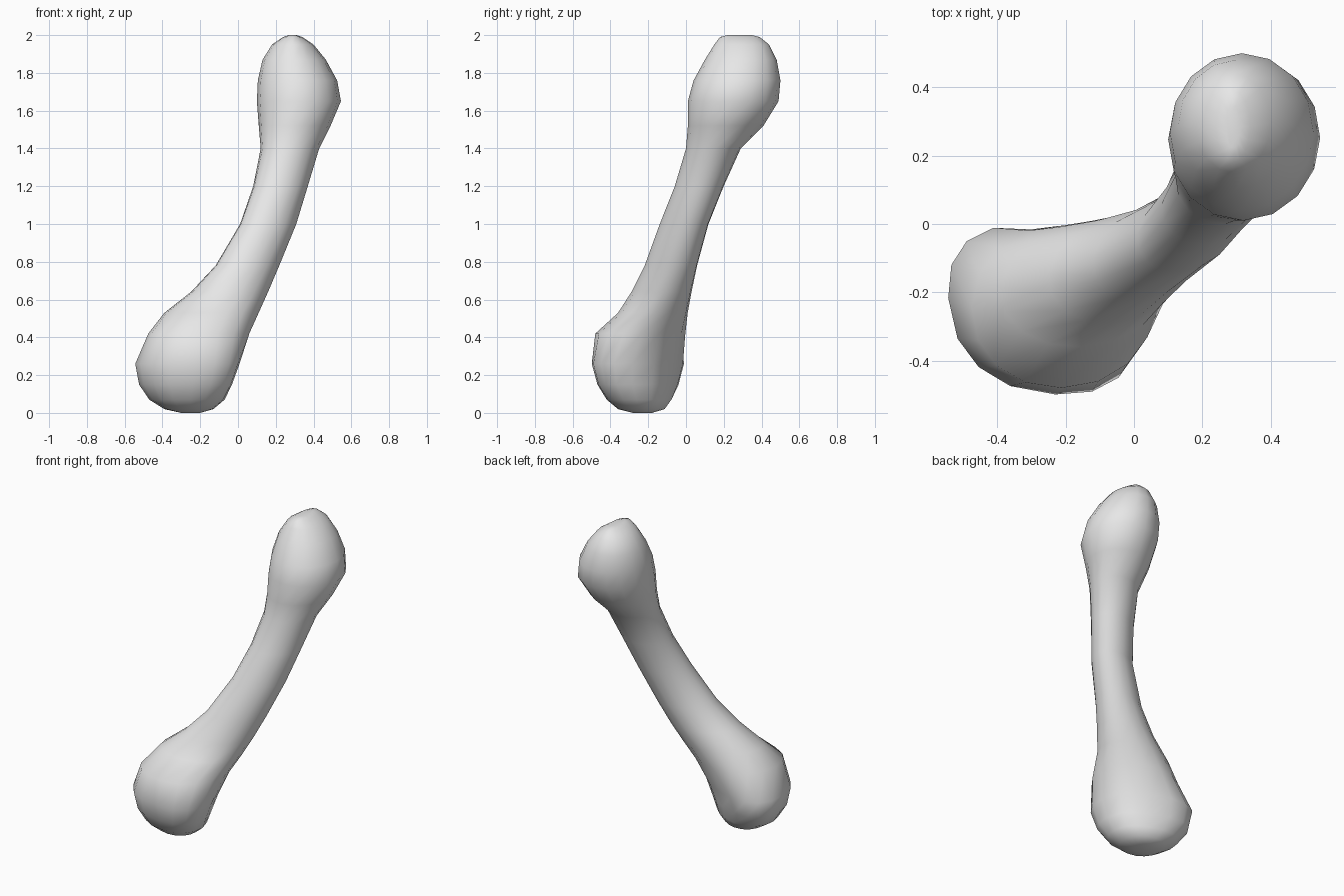
import bpy
import bmesh
from math import sin, cos, pi, exp, copysign

default_cube = bpy.data.objects.get("Cube")
if default_cube:
    bpy.data.objects.remove(default_cube, do_unlink=True)

SIDES = 16

# Outline of the bone: height, x range, y range
SECTIONS = [
    (0, -.3, -.2, -.28, -.18),
    (.02, -.39, -.13, -.36, -.11),
    (.07, -.47, -.07, -.42, -.07),
    (.15, -.525, -.03, -.47, -.03),
    (.26, -.545, .01, -.5, 0),
    (.42, -.475, .06, -.48, 0),
    (.53, -.39, .11, -.36, .01),
    (.64, -.25, .16, -.29, .03),
    (.78, -.12, .22, -.22, .06),
    (1, .01, .31, -.14, .12),
    (1.2, .08, .37, -.06, .2),
    (1.4, .12, .43, 0, .29),
    (1.52, .11, .49, .01, .41),
    (1.65, .1, .545, .01, .49),
    (1.76, .105, .525, .04, .5),
    (1.87, .13, .465, .1, .48),
    (1.95, .18, .4, .15, .44),
    (1.99, .24, .34, .18, .39),
    (2, .27, .31, .22, .35),
]


def bump(value, centre, width):
    """Smooth hill of height one around the centre."""
    return exp(-((value - centre) / width) ** 2)


def rounded(value, power):
    return copysign(abs(value) ** (2 / power), value)


def add_ring(bm, height, left, right, front, back):
    # the shaft is narrowed across its lean, the lower end widened and squarer
    lower_end = bump(height, 0.2, 0.18)
    skew = 0.14 * bump(height, 0.9, 0.45) - 0.13 * lower_end
    power = 2 + 0.35 * lower_end
    verts = []
    for i in range(SIDES):
        angle = 2 * pi * i / SIDES
        # notch between the two lobes of the lower end
        facing = max(0, cos(angle - pi / 3))
        size = (1 - 0.16 * lower_end * facing ** 6) / 2
        across = size * rounded(cos(angle - skew), power)
        along = size * rounded(sin(angle + skew), power)
        x = (left + right) / 2 + (right - left) * across
        y = (front + back) / 2 + (back - front) * along
        verts.append(bm.verts.new((x, y, height)))
    return verts


# Bone: knobbed ends joined by a leaning shaft
bm = bmesh.new()
rings = [add_ring(bm, *section) for section in SECTIONS]
for lower, upper in zip(rings, rings[1:]):
    for i in range(SIDES):
        j = (i + 1) % SIDES
        bm.faces.new((lower[i], lower[j], upper[j], upper[i]))
bm.faces.new(list(reversed(rings[0])))
bm.faces.new(rings[-1])
bmesh.ops.recalc_face_normals(bm, faces=bm.faces[:])
mesh = bpy.data.meshes.new("bone")
bm.to_mesh(mesh)
bm.free()
bone = bpy.data.objects.new("bone", mesh)
bpy.context.collection.objects.link(bone)

# Plain grey material
colour = (0.8, 0.8, 0.8, 1)
grey = bpy.data.materials.new("light_grey")
grey.use_nodes = True
grey.diffuse_color = colour
shader = grey.node_tree.nodes["Principled BSDF"]
shader.inputs["Base Color"].default_value = colour
mesh.materials.append(grey)

# Smooth surface with sharp creases kept
bpy.ops.object.select_all(action="DESELECT")
bone.select_set(True)
bpy.context.view_layer.objects.active = bone
bpy.ops.object.shade_smooth_by_angle(angle=pi / 4)
